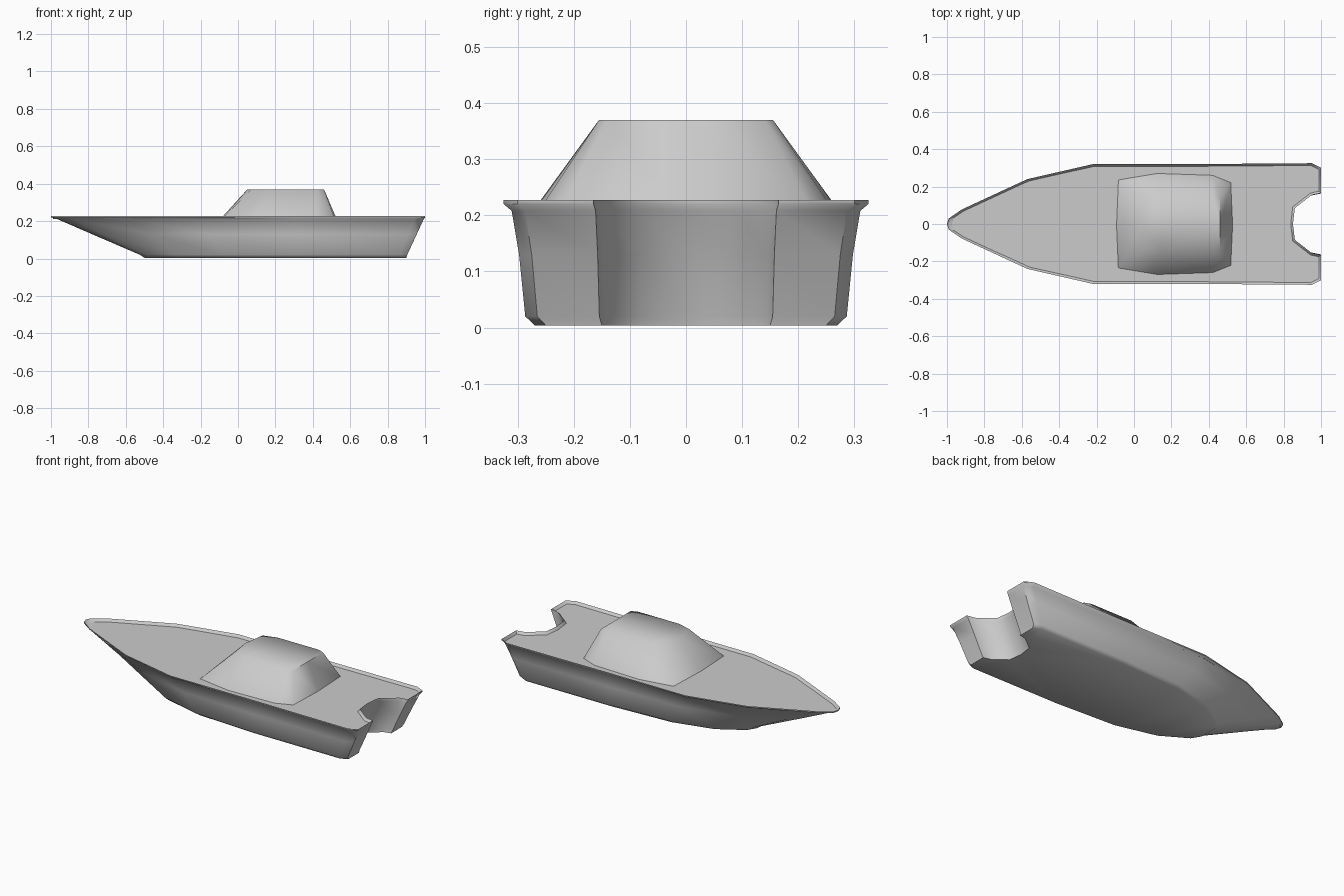
import bpy, bmesh, math

if "Cube" in bpy.data.objects:
    bpy.data.objects.remove(bpy.data.objects["Cube"])


def mirror_ring(half):
    """Close a half outline (first and last points on y=0) across the centreline."""
    return half + [(x, -y, z) for x, y, z in half[-2:0:-1]]


def loft(name, halves, angle, rim=None):
    bm = bmesh.new()
    rings = [[bm.verts.new(p) for p in mirror_ring(h)] for h in halves]
    n = len(rings[0])
    for a, b in zip(rings, rings[1:]):
        for i in range(n):
            j = (i + 1) % n
            bm.faces.new((a[i], a[j], b[j], b[i]))
    bm.faces.new(rings[0])
    top = bm.faces.new(rings[-1])
    bmesh.ops.recalc_face_normals(bm, faces=bm.faces[:])
    if rim:
        bmesh.ops.inset_region(bm, faces=[top], thickness=rim[0], depth=-rim[1],
                               use_even_offset=True)
    bmesh.ops.triangulate(bm, faces=[f for f in bm.faces if len(f.verts) > 4])
    mesh = bpy.data.meshes.new(name)
    bm.to_mesh(mesh)
    bm.free()
    obj = bpy.data.objects.new(name, mesh)
    bpy.context.collection.objects.link(obj)
    bpy.ops.object.select_all(action='DESELECT')
    obj.select_set(True)
    bpy.context.view_layer.objects.active = obj
    bpy.ops.object.shade_smooth_by_angle(angle=math.radians(angle))
    return obj


# Half outlines of gunwale and flat bottom, bow to notched stern
deck = [(-1, 0), (-0.99, 0.03), (-0.92, 0.078), (-0.57, 0.24), (-0.22, 0.32),
        (0.3, 0.32), (0.95, 0.325), (1, 0.3), (1, 0.165), (0.95, 0.155),
        (0.86, 0.085), (0.85, 0)]
keel = [(-0.5, 0), (-0.5, 0.05), (-0.47, 0.1), (-0.32, 0.19), (-0.08, 0.25),
        (0.3, 0.27), (0.86, 0.27), (0.9, 0.25), (0.9, 0.15), (0.86, 0.14),
        (0.78, 0.08), (0.77, 0)]


def section(tx, ty, z):
    return [(k[0] + (d[0] - k[0]) * tx, k[1] + (d[1] - k[1]) * ty, z)
            for k, d in zip(keel, deck)]


# Hull: chine, sides, flared gunwale and slightly sunken deck
loft("hull", [section(0, 0, 0.004), section(0.05, 0.3, 0.02),
              section(0.56, 0.5, 0.13), section(0.92, 0.74, 0.208),
              section(1, 1, 0.22), section(1, 1, 0.227)], 50, rim=(0.012, 0.015))

# Cabin: raked windscreen, sloping sides, flat roof
base = [(-0.1, 0, 0.205), (-0.09, 0.24, 0.205), (0.12, 0.275, 0.205),
        (0.42, 0.265, 0.205), (0.52, 0.225, 0.205), (0.53, 0, 0.205)]
roof = [(0.05, 0, 0.37), (0.07, 0.13, 0.37), (0.15, 0.155, 0.37),
        (0.42, 0.155, 0.37), (0.46, 0.14, 0.37), (0.46, 0, 0.37)]
loft("cabin", [base, roof], 60)
